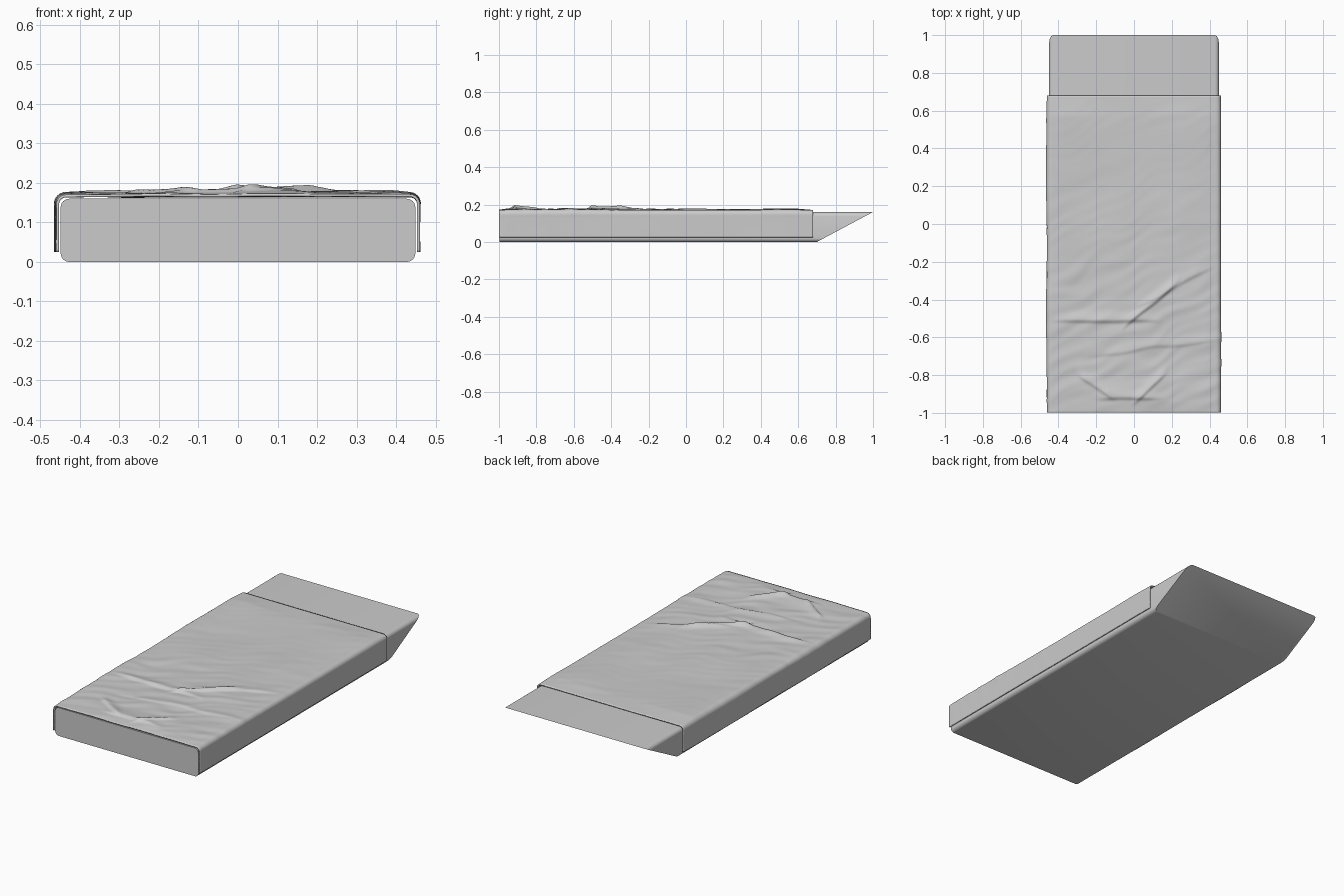
import bpy, bmesh, math
from mathutils import Vector, noise

if "Cube" in bpy.data.objects:
    bpy.data.objects.remove(bpy.data.objects["Cube"])


def add_object(name, bm, angle):
    me = bpy.data.meshes.new(name)
    bmesh.ops.recalc_face_normals(bm, faces=bm.faces)
    bm.to_mesh(me)
    bm.free()
    ob = bpy.data.objects.new(name, me)
    bpy.context.collection.objects.link(ob)
    bpy.ops.object.select_all(action='DESELECT')
    ob.select_set(True)
    bpy.context.view_layer.objects.active = ob
    bpy.ops.object.shade_smooth_by_angle(angle=math.radians(angle))
    return ob


# Mattress: rounded-rectangle prism whose back end is cut on a slope
W, H, R = 0.449, 0.16, 0.022
section = []
for cx, cz, start in ((W - R, H - R, 0), (R - W, H - R, 90), (R - W, R, 180), (W - R, R, 270)):
    for i in range(7):
        a = math.radians(start + 15 * i)
        section.append((cx + R * math.cos(a), cz + R * math.sin(a)))
bm = bmesh.new()
front = [bm.verts.new((x, -0.997, z)) for x, z in section]
back = [bm.verts.new((x, 0.70 + 0.30 * z / H, z)) for x, z in section]
n = len(section)
for i in range(n):
    j = (i + 1) % n
    bm.faces.new((front[i], front[j], back[j], back[i]))
bm.faces.new(front)
bm.faces.new(back[::-1])
add_object("mattress", bm, 30)


# Blanket: draped sheet swept along the bed
HALF, TOP, RAD = 0.46, 0.17, 0.024
TOP_LEN = 2 * (HALF - RAD)
ARC = RAD * math.pi / 2
SIDE = TOP - RAD - 0.025


def drape(s):
    """Point and outward normal at distance s from the middle of the sheet."""
    sign = 1 if s >= 0 else -1
    d = abs(s)
    if d < TOP_LEN / 2:
        return Vector((s, 0, TOP)), Vector((0, 0, 1))
    d -= TOP_LEN / 2
    if d < ARC:
        a = d / RAD
        nrm = Vector((sign * math.sin(a), 0, math.cos(a)))
        return Vector((sign * (HALF - RAD), 0, TOP - RAD)) + nrm * RAD, nrm
    return Vector((sign * HALF, 0, TOP - RAD - (d - ARC))), Vector((sign, 0, 0))


# Pressed creases: x range, y at both ends, height
CREASES = [(-0.32, 0.02, -0.51, -0.51, 0.010), (0.0, 0.18, -0.50, -0.35, 0.011),
           (0.05, 0.33, -0.42, -0.27, 0.006), (-0.26, -0.14, -0.82, -0.90, 0.009),
           (-0.13, 0.08, -0.92, -0.92, 0.010), (0.03, 0.14, -0.92, -0.82, 0.009),
           (-0.1, 0.35, -0.68, -0.62, 0.005)]


def wrinkle(x, y):
    near = max(0.0, min(1.0, (0.1 - y) / 0.6))
    h = 0.005 + 0.007 * noise.noise(Vector((x * 4, y * 3, 1.3)))
    warp = 0.06 * noise.noise(Vector((x * 5, y * 3, 7.0)))
    h += (0.0012 + 0.0035 * near) * noise.noise(Vector((x * 5, (y - 0.4 * x + warp) * 17, 4.0)))
    for x0, x1, y0, y1, height in CREASES:
        t = (x - x0) / (x1 - x0)
        if -0.4 < t < 1.4:
            dy = y - (y0 + (y1 - y0) * t) - warp * 0.25
            fade = min(1.0, (t + 0.4) / 0.4, (1.4 - t) / 0.4)
            # steep on the near side, gentle on the far side
            h += height * fade * math.exp(-(dy / (0.010 if dy < 0 else 0.035)) ** 2)
    return h


COLS, ROWS = 170, 210
Y0, Y1 = -0.999, 0.68
reach = TOP_LEN / 2 + ARC + SIDE
bm = bmesh.new()
grid = []
for r in range(ROWS + 1):
    y = Y0 + (Y1 - Y0) * r / ROWS
    ends = min(1.0, (Y1 - y) / 0.12 + 0.1, (y - Y0) / 0.08 + 0.3)
    row = []
    for c in range(COLS + 1):
        s = -reach + 2 * reach * c / COLS
        p, nrm = drape(s)
        over = max(0.0, abs(s) - TOP_LEN / 2 + 0.05)
        side = max(0.0, 1 - over / 0.1)
        h = wrinkle(s, y) * ends * (side + (1 - side) * (0.6 if s < 0 else 0.15))
        p += nrm * max(h, -0.001)
        p.y = y
        row.append(bm.verts.new(p))
    grid.append(row)
for r in range(ROWS):
    for c in range(COLS):
        bm.faces.new((grid[r][c], grid[r][c + 1], grid[r + 1][c + 1], grid[r + 1][c]))
blanket = add_object("blanket", bm, 50)
mod = blanket.modifiers.new("thickness", 'SOLIDIFY')
mod.thickness = 0.007
mod.offset = -1 if blanket.data.polygons[len(blanket.data.polygons) // 2].normal.z > 0 else 1
